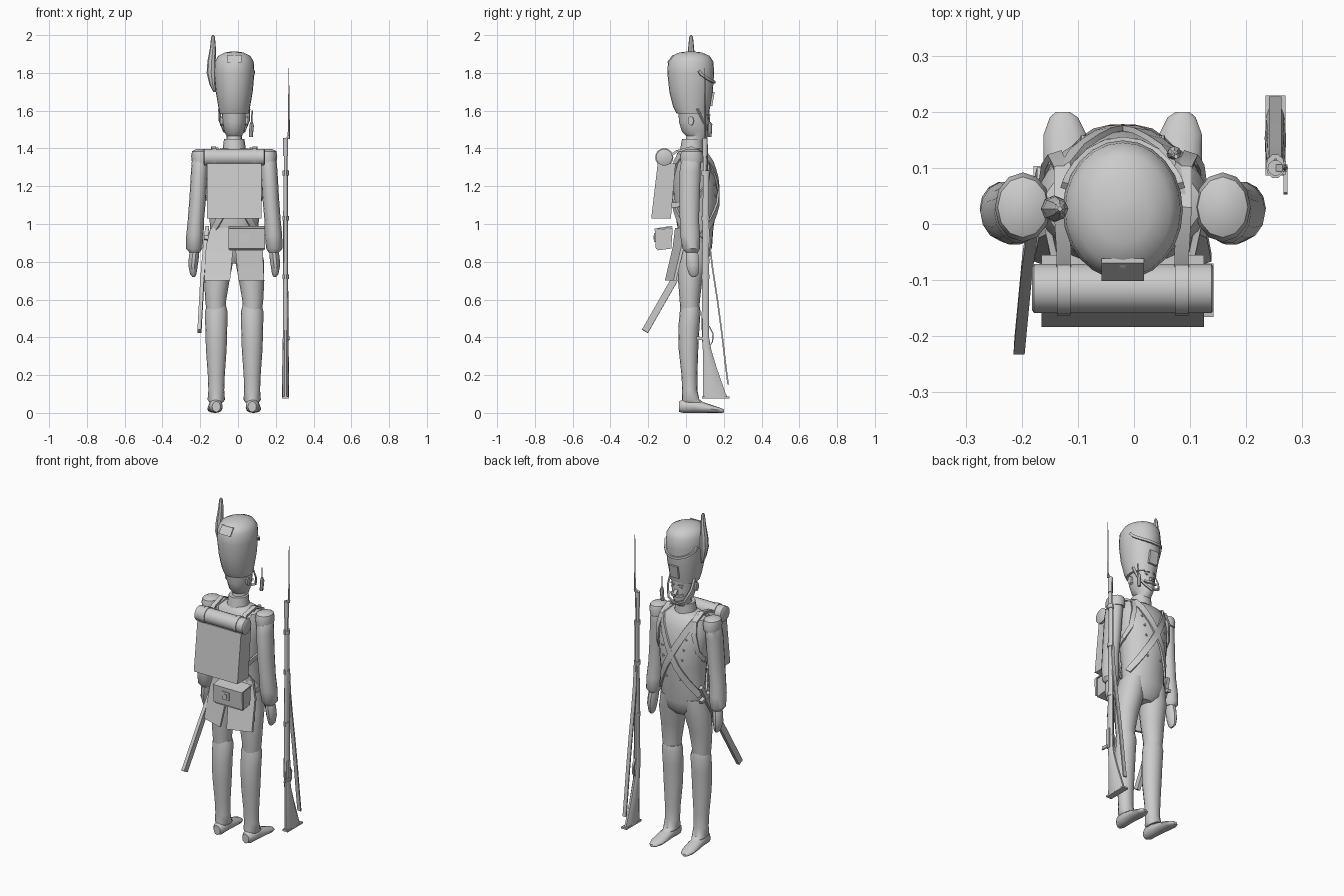
import bpy, bmesh, math
from mathutils import Vector as V

CX = -0.02  # body centre line


def skin(name, rings, close=False):
    """Bridge equal-sized vertex rings into a capped solid."""
    bm = bmesh.new()
    R = [[bm.verts.new(p) for p in r] for r in rings]
    n = len(R[0])
    for a, b in (zip(R, R[1:] + R[:1]) if close else zip(R, R[1:])):
        for i in range(n):
            bm.faces.new((a[i], a[(i + 1) % n], b[(i + 1) % n], b[i]))
    if not close:
        bm.faces.new(R[0])
        bm.faces.new(R[-1])
    bmesh.ops.recalc_face_normals(bm, faces=bm.faces)
    me = bpy.data.meshes.new(name)
    bm.to_mesh(me)
    bm.free()
    ob = bpy.data.objects.new(name, me)
    bpy.context.collection.objects.link(ob)
    return ob


def loft(name, secs, n=14, axis='z'):
    """Elliptical sections (x, y, z, r1, r2) stacked along an axis."""
    rings = []
    for x, y, z, a, b in secs:
        cs = [(a * math.cos(2 * math.pi * i / n), b * math.sin(2 * math.pi * i / n)) for i in range(n)]
        rings.append([{'z': (x + c, y + s, z), 'y': (x + c, y, z + s), 'x': (x, y + c, z + s)}[axis]
                      for c, s in cs])
    return skin(name, rings)


def strap(name, pts, normals, w, t, close=False):
    """Flat ribbon along a path, facing along the normals."""
    pts = [V(p) for p in pts]
    rings = []
    for i, p in enumerate(pts):
        d = (pts[min(i + 1, len(pts) - 1)] - pts[max(i - 1, 0)]).normalized()
        nn = V(normals[i] if isinstance(normals, list) else normals).normalized()
        b = d.cross(nn).normalized() * w / 2
        nn = nn * t / 2
        rings.append([p + b + nn, p - b + nn, p - b - nn, p + b - nn])
    return skin(name, rings)


def prism(name, yz, x0, x1):
    return skin(name, [[(x, y, z) for y, z in yz] for x in (x0, x1)])


def box(name, x0, x1, y0, y1, z0, z1):
    return prism(name, [(y0, z0), (y1, z0), (y1, z1), (y0, z1)], x0, x1)


def section(secs, z):
    """Interpolated ellipse of a vertical loft at height z."""
    for a, b in zip(secs, secs[1:]):
        if min(a[2], b[2]) <= z <= max(a[2], b[2]):
            f = (z - a[2]) / (b[2] - a[2])
            return [p + (q - p) * f for p, q in zip(a, b)]
    return secs[-1]


def on(secs, dx, z, side=1, off=0.004):
    """Point and normal on a loft at offset dx from its centre."""
    x, y, _, a, b = section(secs, z)
    c = max(-1, min(1, dx / a))
    s = side * math.sqrt(1 - c * c)
    n = V((c / a, s / b, 0)).normalized()
    return V((x + a * c, y + b * s, z)) + n * off, n


# torso, collar, head
TORSO = [(CX, *s) for s in [(.05, .79, .06, .045), (.052, .82, .11, .07), (.05, .88, .135, .088),
         (.05, .98, .128, .095), (.052, 1.10, .135, .115), (.047, 1.22, .148, .118),
         (.04, 1.32, .155, .105), (.035, 1.375, .14, .082), (.03, 1.40, .07, .055)]]
loft("coat_body", TORSO, 24)
loft("collar", [(CX, .03, 1.38, .064, .064), (CX, .035, 1.45, .054, .056)], 16)
HEAD = [(CX, *s) for s in [(.04, 1.43, .042, .045), (.06, 1.465, .04, .058), (.05, 1.49, .054, .072),
        (.043, 1.54, .064, .08), (.04, 1.62, .068, .082)]]
loft("head", HEAD, 16)
prism("nose", [(.115, 1.555), (.142, 1.525), (.115, 1.52)], CX - .01, CX + .01)
for s in (1, -1):
    loft("ear", [(CX + s * .058, .03, 1.545, .014, .022), (CX + s * .074, .025, 1.547, .015, .026)], 8, 'x')
    p, n = on(HEAD, s * .024, 1.562)
    loft("eye", [(p.x, p.y - .008, p.z, .01, .006), (p.x, p.y, p.z, .009, .005)], 8, 'y')
    q = [on(HEAD, s * d, z, 1, .005) for d, z in ((.002, 1.513), (.02, 1.51), (.036, 1.52))]
    strap("moustache", [a for a, _ in q], [b for _, b in q], .012, .012)
    q = [on(HEAD, s * d, z) for d, z in ((.012, 1.577), (.038, 1.577))]
    strap("eyebrow", [a for a, _ in q], [b for _, b in q], .006, .008)
    # chin chain hanging from the hat
    strap("chin_chain", [(CX + s * .078, .06, 1.61), (CX + s * .076, .09, 1.55),
                         (CX + s * .052, .122, 1.49), (CX, .13, 1.465)], (s * .6, 1, 0), .012, .008)

# tall fur hat with plate, cord, rear patch and plume
HAT = [(CX, *s) for s in [(.035, 1.585, .078, .085), (.03, 1.62, .084, .098), (.027, 1.70, .098, .115),
       (.025, 1.80, .107, .124), (.025, 1.86, .103, .12), (.025, 1.89, .085, .10),
       (.025, 1.908, .05, .06), (.025, 1.914, .01, .01)]]
loft("fur_hat", HAT, 24)
q = [on(HAT, 0, z) for z in (1.625, 1.70)]
strap("hat_plate", [a for a, _ in q], [b for _, b in q], .055, .012)
q = [on(HAT, .1 * math.cos(math.pi * i / 10), 1.81 - .06 * math.sin(math.pi * i / 10)) for i in range(11)]
strap("hat_cord", [a for a, _ in q], [b for _, b in q], .014, .012)
q = [on(HAT, 0, z, -1, .002) for z in (1.855, 1.895)]
strap("hat_patch", [a for a, _ in q], [b for _, b in q], .075, .008)
loft("plume", [(CX + d, .027, z, r, r) for d, z, r in [(-.105, 1.70, .006), (-.115, 1.74, .016),
     (-.122, 1.80, .024), (-.12, 1.86, .022), (-.113, 1.93, .016), (-.112, 1.99, .01), (-.112, 2.0, .004)]], 8)
loft("tassel_cord", [(CX + .095, .12, 1.60, .004, .004), (CX + .092, .125, 1.53, .004, .004)], 6)
loft("tassel", [(CX + .092, .125, 1.54, .006, .006), (CX + .092, .127, 1.52, .012, .012),
                (CX + .088, .125, 1.46, .01, .01)], 8)

for s in (1, -1):
    # arm, cuff, hand
    loft("sleeve", [(CX + s * x, y, z, a, b) for x, y, z, a, b in [
        (.175, .03, 1.39, .02, .03), (.18, .03, 1.36, .042, .052), (.185, .022, 1.28, .044, .057),
        (.193, .018, 1.14, .044, .056), (.203, .018, 1.02, .043, .052), (.208, .022, .94, .046, .054),
        (.212, .028, .87, .043, .048), (.21, .03, .85, .028, .034)]], 14)
    loft("hand", [(CX + s * x, y, z, a, b) for x, y, z, a, b in [
        (.208, .03, .87, .022, .028), (.213, .033, .83, .027, .036), (.218, .036, .78, .025, .036),
        (.217, .04, .735, .017, .026), (.215, .042, .72, .007, .012)]], 10)
    # epaulette
    loft("epaulette", [(CX + s * .178, .03, z, a, b) for z, a, b in [
        (1.325, .046, .058), (1.36, .05, .062), (1.385, .045, .054), (1.396, .025, .03)]], 12)
    # breeches, gaiter, shoe
    L = CX + s * .095
    loft("breeches", [(CX + s * x, y, z, a, b) for x, y, z, a, b in [
        (.07, .04, .90, .068, .085), (.082, .035, .80, .076, .078), (.092, .022, .70, .067, .064),
        (.098, .02, .60, .056, .054), (.097, .02, .54, .05, .05)]], 16)
    loft("gaiter", [(L, y, z, a, b) for y, z, a, b in [
        (.022, .565, .052, .05), (.022, .535, .06, .055), (.015, .45, .058, .056), (.013, .34, .055, .052),
        (.018, .2, .045, .042), (.02, .12, .042, .04), (.025, .07, .046, .046), (.035, .055, .036, .06)]], 16)
    loft("shoe", [(L + s * .002 * i, y, z, a, b) for i, (y, z, a, b) in enumerate([
        (-.036, .033, .022, .028), (-.015, .036, .036, .036), (.04, .036, .037, .036), (.10, .027, .04, .027),
        (.16, .017, .038, .017), (.19, .012, .025, .012), (.2, .01, .012, .008)])], 12, 'y')
    # coat tail
    skin("coat_tail", [[(CX + s * g, yb, z), (CX + s * o, yb + .045, z), (CX + s * o, yb + .06, z),
                        (CX + s * g, yb + .015, z)] for g, o, yb, z in
                       [(.0, .125, -.058, .98), (.005, .15, -.07, .88), (.022, .158, -.112, .70)]])
    # crossbelt from shoulder to opposite hip, both sides of the body
    front, back = ([on(TORSO, s * (.1 - .225 * i / 10), 1.37 - .44 * i / 10, side, .006)
                    for i in range(11)] for side in (1, -1))
    path = front[::-1] + [(V((CX + s * .1, .035, 1.40)), V((0, 0, 1)))] + back
    strap("crossbelt", [a for a, _ in path], [b for _, b in path], .036, .01)
    # knapsack strap over the shoulder and under the arm
    K = [(.105, -.11, 1.34, 0, -1, 1), (.105, -.05, 1.385, 0, -.6, 1), (.11, .03, 1.405, 0, 0, 1),
         (.11, .10, 1.37, 0, .7, 1), (.12, .122, 1.30, .3, 1, .2), (.132, .108, 1.2, .7, 1, 0),
         (.145, .06, 1.14, 1, .3, 0), (.125, -.05, 1.10, 1, -.5, 0), (.11, -.1, 1.10, .5, -1, 0)]
    strap("knapsack_strap", [(CX + s * k[0], k[1], k[2]) for k in K],
          [(s * k[3], k[4], k[5]) for k in K], .026, .012)
    # lapel buttons
    for i in range(5):
        p, n = on(TORSO, s * (.045 + .008 * i), 1.03 + .06 * i, 1, 0)
        loft("button", [(p.x, p.y - .004, p.z, .007, .007), (p.x, p.y + .006, p.z, .006, .006)], 8, 'y')

# knapsack and rolled blanket
prism("knapsack", [(-.184, 1.03), (-.08, 1.03), (-.055, 1.32), (-.15, 1.32)], -.165, .125)
loft("blanket_roll", [(x, -.115, 1.353, r, r) for x, r in
                      [(-.182, .038), (-.178, .044), (.138, .044), (.142, .038)]], 18, 'x')
for x in (CX - .105, CX + .105):
    loft("roll_strap", [(x - .012, -.115, 1.353, .048, .048), (x + .012, -.115, 1.353, .048, .048)], 18, 'x')

# cartridge box with badge
prism("cartridge_box", [(-.152, .86), (-.078, .87), (-.07, .98), (-.15, .97)], -.045, .135)
prism("box_flap", [(-.16, .87), (-.15, .865), (-.15, .972), (-.07, .982), (-.075, .99), (-.166, .976)], -.05, .142)
box("box_badge", .012, .058, -.169, -.155, .905, .952)
box("box_badge_centre", .024, .046, -.173, -.16, .917, .94)

# short sword in its scabbard
strap("scabbard", [(-.204, -.217, .432), (-.19, -.07, .69), (-.172, .05, .91)], (1, 0, .1), .036, .02)
strap("sword_guard", [(-.168, .02, .93), (-.168, .10, .90)], (1, 0, 0), .018, .022)
strap("sword_grip", [(-.172, .055, .91), (-.163, .09, .985)], (1, 0, 0), .024, .02)

# musket: butt, fore-end, barrel, bands
M = .252
loft("musket_stock", [(M, y, z, a, b) for y, z, a, b in [
    (.156, .08, .019, .07), (.15, .1, .019, .064), (.126, .24, .018, .038), (.112, .33, .016, .024),
    (.103, .40, .015, .02), (.103, .50, .015, .02), (.106, .80, .013, .018), (.108, 1.28, .012, .015)]], 10)
loft("musket_barrel", [(M, .093, .44, .011, .011), (M, .1, 1.45, .009, .009)], 10)
loft("ramrod", [(M, .118, .75, .003, .003), (M, .113, 1.42, .003, .003)], 6)
for z in (.72, 1.03, 1.27):
    loft("barrel_band", [(M, .103, z - .012, .017, .022), (M, .103, z + .012, .017, .022)], 10)
box("butt_plate", M - .018, M + .018, .086, .229, .076, .086)
box("lock_plate", M + .01, M + .019, .088, .112, .38, .5)
prism("lock_hammer", [(.1, .40), (.056, .405), (.053, .385), (.1, .385)], M + .014, M + .022)
strap("trigger_guard", [(M, .12, .35), (M, .14, .375), (M, .143, .42), (M, .122, .46)], (0, 1, 0), .012, .007)
# bayonet
loft("bayonet_socket", [(M, .1, 1.36, .014, .014), (M, .1, 1.455, .014, .014)], 10)
strap("bayonet_elbow", [(M, .1, 1.445), (M + .017, .1, 1.465)], (0, 1, 0), .012, .012)
loft("bayonet_blade", [(M + .017, .1, 1.45, .006, .006), (M + .017, .1, 1.55, .005, .006),
                       (M + .017, .1, 1.825, .001, .001)], 4)
# sling
strap("musket_sling", [(M, .116, 1.02), (M, .124, .9), (M, .14, .77), (M, .166, .6), (M, .19, .42),
                       (M, .21, .25), (M, .223, .15)], (0, 1, .2), .022, .008)

bpy.ops.object.select_all(action='SELECT')
bpy.context.view_layer.objects.active = bpy.data.objects["coat_body"]
bpy.ops.object.shade_smooth_by_angle(angle=math.radians(38))
